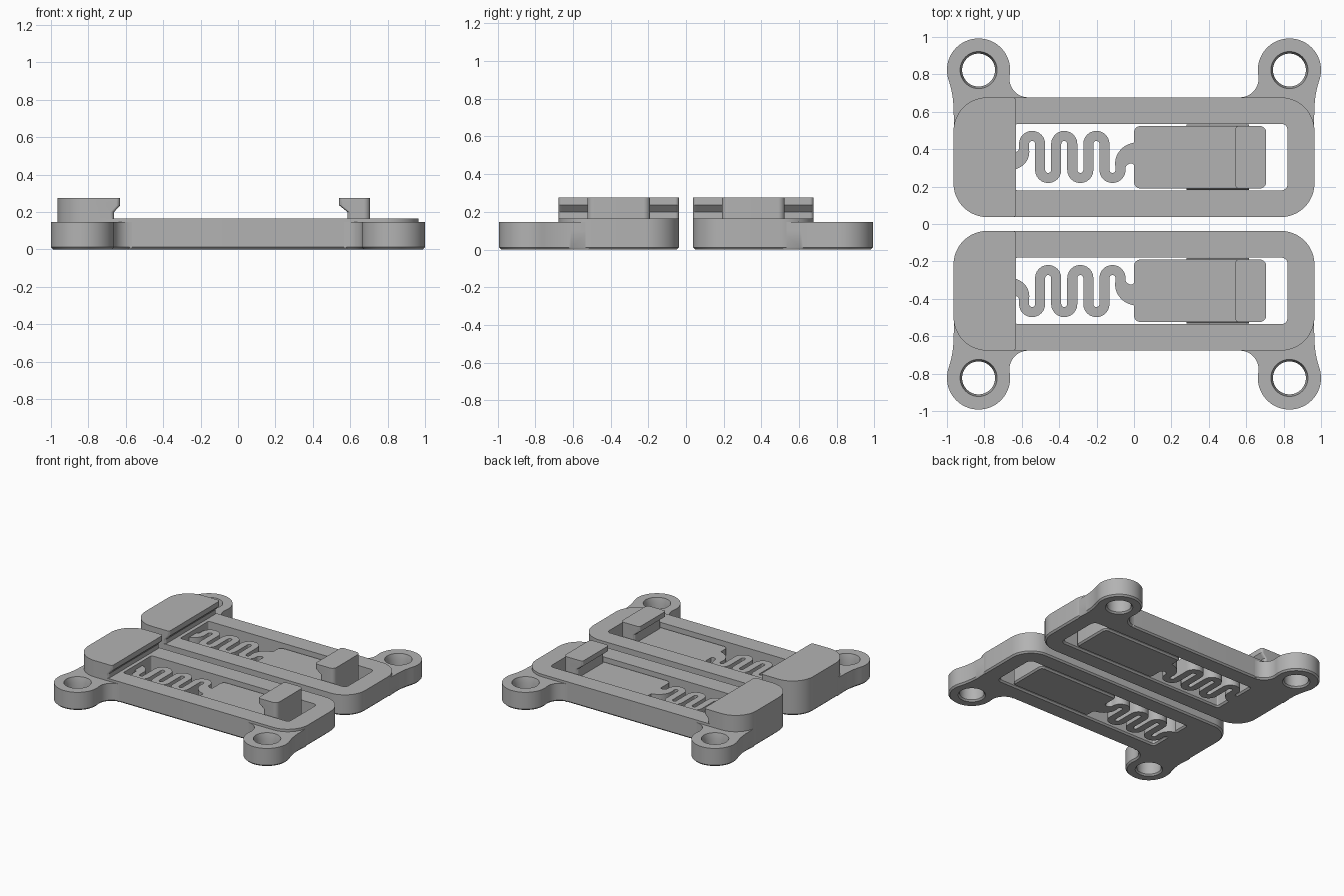
import bpy, bmesh, math
from mathutils import Vector

if "Cube" in bpy.data.objects:
    bpy.data.objects.remove(bpy.data.objects["Cube"], do_unlink=True)

grey = bpy.data.materials.new("plain_grey")
grey.use_nodes = True
colour = (0.45, 0.45, 0.45, 1)
grey.diffuse_color = colour
grey.node_tree.nodes["Principled BSDF"].inputs["Base Color"].default_value = colour


def arc(cx, cy, r, a0, a1, n=12):
    return [Vector((cx + r * math.cos(math.radians(a0 + (a1 - a0) * i / n)),
                    cy + r * math.sin(math.radians(a0 + (a1 - a0) * i / n))))
            for i in range(n + 1)]


def rounded(x0, x1, y0, y1, r_left, r_right):
    """Counter-clockwise rectangle with its own radius at each end."""
    a, b = r_left, r_right
    return (arc(x1 - b, y0 + b, b, -90, 0) + arc(x1 - b, y1 - b, b, 0, 90)
            + arc(x0 + a, y1 - a, a, 90, 180) + arc(x0 + a, y0 + a, a, 180, 270))


def circle(c, r):
    return arc(c.x, c.y, r, 0, 360, 48)[:-1]


def inset(loop, d):
    """Move a counter-clockwise loop inwards by d."""
    out = []
    for i, p in enumerate(loop):
        t = (loop[(i + 1) % len(loop)] - loop[i - 1]).normalized()
        out.append(p + Vector((-t.y, t.x)) * d)
    return out


def loft(name, levels, mirror=(False, True, False)):
    """Stack levels of (z, loops), cap both ends and mirror."""
    bm = bmesh.new()
    rings = [[[bm.verts.new((p.x, p.y, z)) for p in loop] for loop in loops]
             for z, loops in levels]
    for low, high in zip(rings, rings[1:]):
        for a, b in zip(low, high):
            for i in range(len(a)):
                j = (i + 1) % len(a)
                bm.faces.new((a[i], a[j], b[j], b[i]))
    for ends in (rings[0], rings[-1]):
        edges = [bm.edges.get((r[i - 1], r[i])) for r in ends for i in range(len(r))]
        bmesh.ops.triangle_fill(bm, use_beauty=True, edges=edges)
    bmesh.ops.recalc_face_normals(bm, faces=bm.faces)
    me = bpy.data.meshes.new(name)
    bm.to_mesh(me)
    bm.free()
    me.materials.append(grey)
    me.shade_smooth()
    me.set_sharp_from_angle(angle=math.radians(30))
    ob = bpy.data.objects.new(name, me)
    bpy.context.collection.objects.link(ob)
    mod = ob.modifiers.new("mirror", "MIRROR")
    mod.use_axis = mirror
    mod.use_mirror_merge = False
    return ob


Y0, Y1, END, TOP, EDGE = 0.037, 0.677, 0.965, 0.165, 0.012

# Frame with a long opening and a chamfered underside
outer = rounded(-END, END, Y0, Y1, 0.18, 0.18)
opening = rounded(-0.633, 0.82, 0.18, 0.535, 0.01, 0.03)
loft("frame", [(0, [inset(outer, EDGE), inset(opening, -EDGE)]),
               (EDGE, [outer, opening]), (TOP, [outer, opening])])

# Mounting ears, blended into the frame by two concave fillets
ear, R, f, g = Vector((-0.831, 0.823)), 0.169, 0.1, 0.5
inner = Vector((ear.x + math.sqrt((R + f) ** 2 - (Y1 + f - ear.y) ** 2), Y1 + f))
side = Vector((-END - g, ear.y - math.sqrt((R + g) ** 2 - (ear.x + END + g) ** 2)))
a_in = math.degrees(math.atan2(inner.y - ear.y, inner.x - ear.x))
a_side = math.degrees(math.atan2(side.y - ear.y, side.x - ear.x)) + 360
outline = (arc(inner.x, inner.y, f, 270, a_in + 180)
           + arc(ear.x, ear.y, R, a_in, a_side, 40)[1:]
           + arc(side.x, side.y, g, a_side - 180, 0)[1:]
           + [Vector((-0.96, 0.51)), Vector((-0.75, 0.6)), Vector((inner.x, 0.6))])
loft("mounting_ears",
     [(0, [inset(outline, EDGE), circle(ear, 0.099)]),
      (EDGE, [outline, circle(ear, 0.088)]),
      (0.1, [outline, circle(ear, 0.088)]),
      (0.145, [outline, circle(ear, 0.099)])], (True, True, False))


# Fixed jaw with an overhanging lip
def jaw(x):
    return [rounded(-END, x, Y0, Y1, 0.18, 0.02)]


loft("fixed_jaw", [(TOP, jaw(-0.662)), (0.2, jaw(-0.662)),
                   (0.235, jaw(-0.63)), (0.275, jaw(-0.63))])

# Sliding plate and its hook
S0, S1, DECK = 0.19, 0.524, 0.13
plate = rounded(0, 0.707, S0, S1, 0.035, 0.035)
loft("slider", [(0, [inset(plate, EDGE)]), (EDGE, [plate]), (DECK, [plate])])


def hook(x):
    return [rounded(x, 0.707, S0, S1, 0.02, 0.035)]


loft("slider_hook", [(DECK, hook(0.585)), (0.2, hook(0.585)),
                     (0.235, hook(0.541)), (0.275, hook(0.541))])


# Guide ridges along both sides of the slider
def ridge(out):
    return [rounded(0.28, 0.615, S0 - out, S1 + out, 0.001, 0.001)]


loft("guide_ridges", [(0.03, ridge(-0.002)), (0.065, ridge(0.009)), (0.1, ridge(-0.002))])

# Serpentine spring between the frame and the slider
pitch, first, high, low = 0.086, -0.588, 0.428, 0.289
path = arc(first - 0.06, 0.4, 0.06, -90, 0)
widths = [0.05 - 0.023 * i / 12 for i in range(13)]
for k in range(6):
    cx = first + pitch * (k + 0.5)
    path += arc(cx, high, pitch / 2, 180, 0) if k % 2 == 0 else arc(cx, low, pitch / 2, 180, 360)
    widths += [0.027] * 13
path += arc(0, 0.303, 0.072, 180, 90)
widths += [0.027 + 0.033 * i / 12 for i in range(13)]
path.append(Vector((0.012, 0.375)))
widths.append(0.065)
left, right = [], []
for i, p in enumerate(path):
    t = (path[min(i + 1, len(path) - 1)] - path[max(i - 1, 0)]).normalized()
    n = Vector((-t.y, t.x)) * widths[i]
    left.append(p + n)
    right.append(p - n)
ribbon = right + left[::-1]
loft("spring", [(0, [ribbon]), (DECK, [ribbon])])
